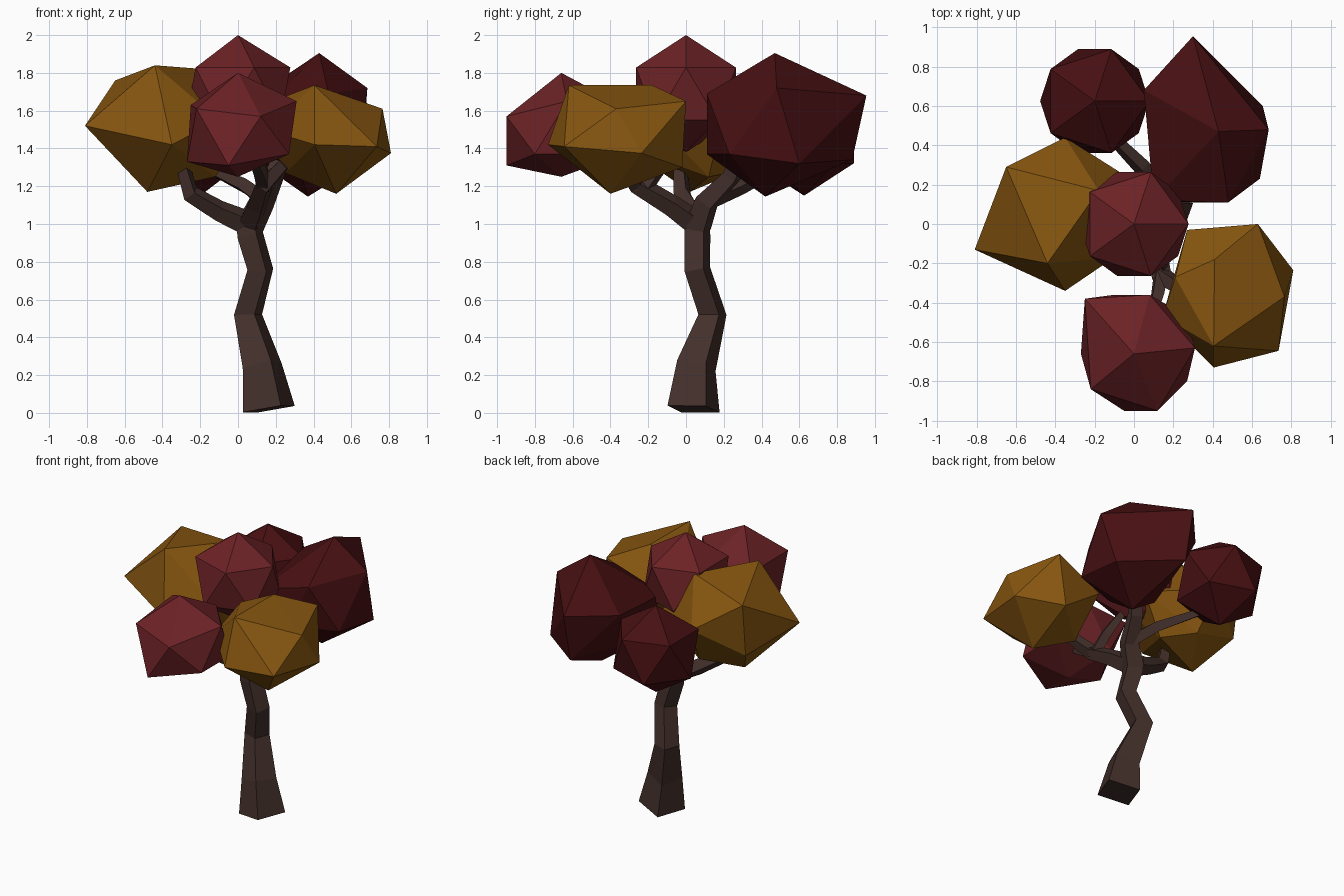
import bpy, bmesh, math
from mathutils import Vector


def material(name, rgb):
    m = bpy.data.materials.new(name)
    m.diffuse_color = (*rgb, 1)
    return m


BARK = material("bark", (0.056, 0.029, 0.024))
RED = material("red_leaves", (0.15, 0.016, 0.019))
DARK = material("dark_red_leaves", (0.063, 0.005, 0.006))
GOLD = material("gold_leaves", (0.24, 0.092, 0.005))


def finish(name, bm, mat):
    bmesh.ops.recalc_face_normals(bm, faces=bm.faces)
    mesh = bpy.data.meshes.new(name)
    bm.to_mesh(mesh)
    bm.free()
    mesh.materials.append(mat)
    ob = bpy.data.objects.new(name, mesh)
    bpy.context.collection.objects.link(ob)


def limb(name, path):
    """Four-sided tapered tube through (x, y, z, radius) points."""
    bm = bmesh.new()
    pts = [Vector(p[:3]) for p in path]
    rings = []
    for i, p in enumerate(pts):
        t = pts[min(i + 1, len(pts) - 1)] - pts[max(i - 1, 0)]
        q = Vector((0, 0, 1)).rotation_difference(t)
        ring = []
        for k in range(4):
            a = math.radians(25 + 90 * k)
            ring.append(bm.verts.new(p + q @ Vector((math.cos(a), math.sin(a), 0)) * path[i][3]))
        rings.append(ring)
    for a, b in zip(rings, rings[1:]):
        for k in range(4):
            j = (k + 1) % 4
            bm.faces.new((a[k], a[j], b[j], b[k]))
    bm.faces.new(rings[0])
    bm.faces.new(rings[-1])
    finish(name, bm, BARK)


def round_clump(name, centre, radius, mat):
    bm = bmesh.new()
    bmesh.ops.create_icosphere(bm, subdivisions=1, radius=radius)
    bmesh.ops.translate(bm, verts=bm.verts, vec=centre)
    finish(name, bm, mat)


def faceted_clump(name, corners, mat):
    bm = bmesh.new()
    for c in corners:
        bm.verts.new(c)
    bmesh.ops.convex_hull(bm, input=bm.verts)
    finish(name, bm, mat)


# Crooked trunk
limb("trunk", [(.163, .04, .02, .153), (.128, .055, .25, .115), (.053, .14, .52, .082),
               (.118, .06, .76, .075), (.065, .06, .94, .076), (.05, .06, 1.06, .07)])

# Branches, each ending inside a leaf clump
limb("left_branch", [(.06, .06, 1.0, .07), (-.1, .03, 1.07, .057), (-.25, -.02, 1.16, .05), (-.29, -.03, 1.3, .04)])
limb("back_right_branch", [(.06, .06, .98, .08), (.13, .11, 1.12, .07), (.19, .24, 1.25, .055), (.24, .3, 1.38, .05)])
limb("back_left_branch", [(.13, .13, 1.13, .05), (.04, .29, 1.2, .045), (-.15, .48, 1.29, .03)])
limb("front_branch", [(.06, .06, 1.0, .07), (.1, -.08, 1.1, .06), (.14, -.26, 1.21, .052), (.25, -.34, 1.32, .04)])
limb("front_twig", [(.14, -.24, 1.2, .045), (.12, -.36, 1.27, .04), (.08, -.5, 1.36, .03)])
limb("top_twig", [(.14, -.22, 1.19, .045), (.12, -.14, 1.3, .04), (.05, -.05, 1.45, .03)])

# Round leaf clumps
round_clump("top_leaves", (0, 0, 1.69), .31, RED)
round_clump("back_left_leaves", (-.2, .625, 1.46), .31, DARK)

# Irregular leaf clumps
faceted_clump("front_leaves", [
    (0, -.66, 1.8), (.31, -.63, 1.65), (.08, -.36, 1.64), (-.25, -.38, 1.63),
    (-.22, -.84, 1.61), (.12, -.95, 1.57), (.27, -.8, 1.37), (-.05, -.95, 1.31),
    (-.27, -.66, 1.33), (-.1, -.36, 1.36), (.27, -.47, 1.37), (0, -.66, 1.25)], RED)
faceted_clump("left_leaves", [
    (-.44, -.2, 1.84), (-.18, .17, 1.82), (-.81, -.13, 1.52), (-.65, .29, 1.76),
    (-.35, .44, 1.56), (.06, .18, 1.5), (-.35, -.34, 1.42), (-.1, -.17, 1.55),
    (-.48, .02, 1.17), (-.64, .24, 1.38), (-.12, .12, 1.25), (-.3, .28, 1.28)], GOLD)
faceted_clump("right_leaves", [
    (.405, -.62, 1.735), (.41, -.18, 1.735), (.63, 0, 1.65), (.765, -.37, 1.61),
    (.81, -.235, 1.375), (.735, -.645, 1.41), (.405, -.73, 1.42), (.145, -.47, 1.5),
    (.27, -.03, 1.5), (.21, -.27, 1.66), (.52, -.4, 1.16), (.56, -.02, 1.3), (.25, -.3, 1.27)], GOLD)
faceted_clump("back_right_leaves", [
    (.43, .47, 1.905), (.3, .955, 1.68), (.685, .48, 1.72), (.48, .11, 1.69),
    (.1, .12, 1.58), (.05, .68, 1.65), (.655, .6, 1.32), (.64, .23, 1.37),
    (.3, .11, 1.37), (.12, .35, 1.32), (.3, .88, 1.34), (.37, .42, 1.145)], DARK)
